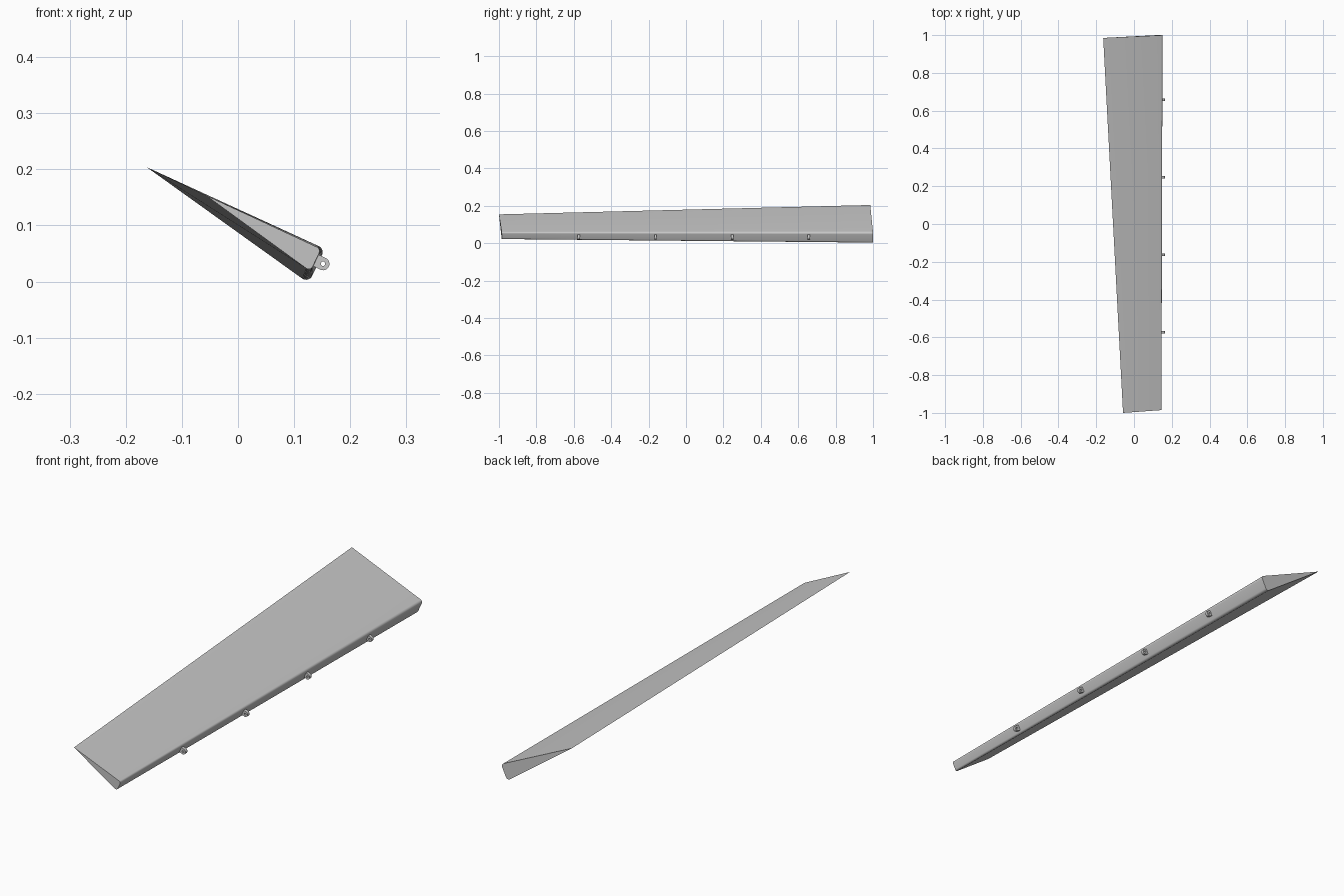
import bpy, bmesh, math
from mathutils import Vector

cube = bpy.data.objects.get("Cube")
if cube:
    bpy.data.objects.remove(cube, do_unlink=True)

grey = bpy.data.materials.new("light_grey")
grey.use_nodes = True
colour = (0.58, 0.58, 0.58, 1)
grey.diffuse_color = colour
grey.node_tree.nodes["Principled BSDF"].inputs["Base Color"].default_value = colour


def loft(name, rings, caps=True):
    """Join equal-length rings of points into a mesh object."""
    bm = bmesh.new()
    loops = [[bm.verts.new(p) for p in ring] for ring in rings]
    pairs = zip(loops, loops[1:] + ([] if caps else loops[:1]))
    for a, b in pairs:
        for i in range(len(a)):
            j = (i + 1) % len(a)
            bm.faces.new((a[i], a[j], b[j], b[i]))
    if caps:
        bm.faces.new(loops[0])
        bm.faces.new(loops[-1])
    bmesh.ops.recalc_face_normals(bm, faces=bm.faces)
    mesh = bpy.data.meshes.new(name)
    bm.to_mesh(mesh)
    bm.free()
    mesh.materials.append(grey)
    obj = bpy.data.objects.new(name, mesh)
    bpy.context.collection.objects.link(obj)
    bpy.ops.object.select_all(action='DESELECT')
    obj.select_set(True)
    bpy.context.view_layer.objects.active = obj
    bpy.ops.object.shade_smooth_by_angle(angle=math.radians(35))
    return obj


def rounded(corner, before, after, radius, steps=8):
    """Arc points that round one corner of a section."""
    u, v = (before - corner).normalized(), (after - corner).normalized()
    half = u.angle(v) / 2
    centre = corner + (u + v).normalized() * radius / math.sin(half)
    start = (corner + u * radius / math.tan(half) - centre).normalized()
    end = (corner + v * radius / math.tan(half) - centre).normalized()
    return [centre + start.slerp(end, k / steps).normalized() * radius
            for k in range(steps + 1)]


def section(tip, top, bottom, radius, y_tip, y_hinge):
    """Wedge section with a sharp trailing edge and a rounded blunt edge."""
    tip, top, bottom = (Vector((x, 0, z)) for x, z in (tip, top, bottom))
    points = [tip] + rounded(top, tip, bottom, radius) + rounded(bottom, top, tip, radius)
    chord = (top + bottom) / 2 - tip
    for p in points:
        t = (p - tip).dot(chord) / chord.length_squared
        p.y = y_tip + (y_hinge - y_tip) * t
    return points


# Tapered wedge panel
loft("flap_panel", [
    section((-0.058, 0.154), (0.148, 0.058), (0.129, 0.018), 0.008, -1.0, -0.985),
    section((-0.163, 0.204), (0.155, 0.058), (0.126, -0.003), 0.012, 0.985, 1.0)])

# Hinge lugs: an eye with a pin hole and a root sunk into the blunt edge
EYE = Vector((0.1515, 0, 0.0315))
ROOT = Vector((-0.9, 0, 0.43)).normalized()
SIDE = Vector((-ROOT.z, 0, ROOT.x))
OUTER, HOLE, HALF, SEGMENTS = 0.0115, 0.004, 0.0065, 24


def lug_ring(radius, y, stem):
    ring = []
    for k in range(SEGMENTS):
        a = math.tau * k / SEGMENTS
        along, across = radius * math.cos(a), radius * math.sin(a)
        if stem and along > 0.001:
            along = 0.02
        ring.append(EYE + ROOT * along + SIDE * across + Vector((0, y, 0)))
    return ring


for n in range(4):
    y = -0.573 + n * 0.41
    loft(f"hinge_lug_{n + 1}", [
        lug_ring(OUTER, y - HALF, True), lug_ring(OUTER, y + HALF, True),
        lug_ring(HOLE, y + HALF, False), lug_ring(HOLE, y - HALF, False)], caps=False)
